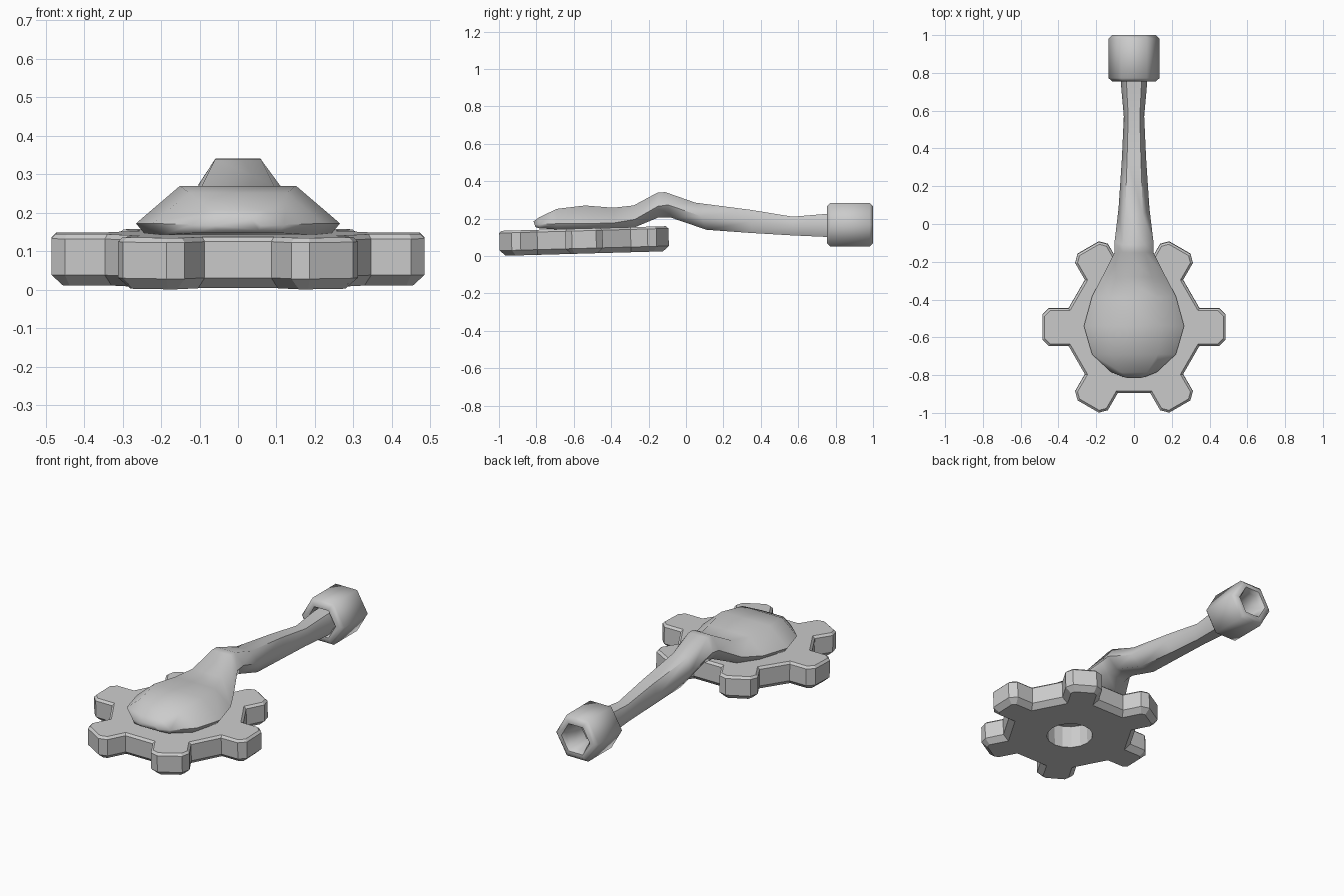
import bpy, bmesh
from math import sin, cos, pi, radians, atan
from mathutils import Vector, Matrix

if "Cube" in bpy.data.objects:
    bpy.data.objects.remove(bpy.data.objects["Cube"])


def finish(name, bm, smooth=None):
    bmesh.ops.recalc_face_normals(bm, faces=bm.faces)
    me = bpy.data.meshes.new(name)
    bm.to_mesh(me)
    bm.free()
    ob = bpy.data.objects.new(name, me)
    bpy.context.collection.objects.link(ob)
    if smooth:
        bpy.ops.object.select_all(action='DESELECT')
        ob.select_set(True)
        bpy.context.view_layer.objects.active = ob
        bpy.ops.object.shade_smooth_by_angle(angle=radians(smooth))
    return ob


def bridge(bm, a, b):
    n = len(a)
    for i in range(n):
        bm.faces.new((a[i], a[(i + 1) % n], b[(i + 1) % n], b[i]))


def inset(pts, d):
    """Mitred inward offset of a counter-clockwise outline."""
    out = []
    for i, p in enumerate(pts):
        e1 = (p - pts[i - 1]).normalized()
        e2 = (pts[(i + 1) % len(pts)] - p).normalized()
        n1, n2 = Vector((-e1.y, e1.x)), Vector((-e2.y, e2.x))
        out.append(p + (n1 + n2) * d / (1 + n1.dot(n2)))
    return out


# Gear handle: hexagonal hub with six chamfered teeth, bevelled rim and round hole
tooth = [(0.346, -0.1), (0.45, -0.1), (0.485, -0.065),
         (0.485, 0.065), (0.45, 0.1), (0.346, 0.1)]
outline = [Matrix.Rotation(k * pi / 3, 2) @ Vector(p) for k in range(6) for p in tooth]
hole = [Vector((0.125 * cos(a * pi / 8), 0.125 * sin(a * pi / 8))) for a in range(16)]
bm = bmesh.new()


def ring(pts, z):
    return [bm.verts.new((p.x, p.y, z)) for p in pts]


T = 0.134
rims = [ring(inset(outline, d), z) for d, z in
        ((0.03, 0), (0, 0.028), (0, T - 0.012), (0.012, T))]
for a, b in zip(rims, rims[1:]):
    bridge(bm, a, b)
lo, hi = ring(hole, 0), ring(hole, T)
bridge(bm, lo, hi)
for outer, inner in ((rims[0], lo), (rims[-1], hi)):
    edges = [bm.edges.get((l[i - 1], l[i])) for l in (outer, inner) for i in range(len(l))]
    bmesh.ops.triangle_fill(bm, edges=edges, use_beauty=True)
gear = finish("gear_handle", bm)
gear.location = (0, -0.543, 0.013)
gear.rotation_euler.x = atan(0.028)

# Body and arm: one six-sided loft running from the pad to the socket
# y at top, y at bottom, half width, bottom z, top z, height share of widest line, bottom share
stations = [
    (-0.815, -0.805, 0.06, 0.155, 0.185, 0.4, 0.9),
    (-0.785, -0.785, 0.12, 0.148, 0.207, 0.35, 0.9),
    (-0.69, -0.69, 0.222, 0.142, 0.252, 0.28, 0.9),
    (-0.54, -0.54, 0.265, 0.140, 0.270, 0.25, 0.9),
    (-0.39, -0.38, 0.222, 0.146, 0.258, 0.28, 0.88),
    (-0.28, -0.27, 0.165, 0.155, 0.270, 0.35, 0.8),
    (-0.15, -0.15, 0.103, 0.205, 0.340, 0.45, 0.6),
    (-0.11, -0.08, 0.103, 0.205, 0.341, 0.5, 0.55),
    (0.05, 0.11, 0.082, 0.140, 0.285, 0.5, 0.55),
    (0.35, 0.35, 0.064, 0.123, 0.246, 0.5, 0.55),
    (0.57, 0.57, 0.054, 0.110, 0.210, 0.5, 0.55),
    (0.75, 0.75, 0.070, 0.102, 0.225, 0.5, 0.55),
    (0.85, 0.85, 0.070, 0.105, 0.225, 0.5, 0.55),
]
bm = bmesh.new()
loops = []
for yt, yb, w, zb, zt, f, s in stations:
    ym, zm = yb + (yt - yb) * f, zb + (zt - zb) * f
    sec = [(w, ym, zm), (w * 0.57, yt, zt), (-w * 0.57, yt, zt),
           (-w, ym, zm), (-w * s, yb, zb), (w * s, yb, zb)]
    loops.append([bm.verts.new(p) for p in sec])
for a, b in zip(loops, loops[1:]):
    bridge(bm, a, b)
bm.faces.new(loops[0])
bm.faces.new(loops[-1])
finish("body_and_arm", bm, 62)

# Hexagonal socket: closed ring profile swept around the arm axis (radius, y)
profile = [(0.115, 0.755), (0.135, 0.772), (0.135, 0.982), (0.115, 1.0),
           (0.09, 1.0), (0.075, 0.975), (0.068, 0.88), (0.075, 0.78), (0.09, 0.755)]
bm = bmesh.new()
rings = [[bm.verts.new((r * cos(k * pi / 3), y, 0.167 + r * sin(k * pi / 3)))
          for k in range(6)] for r, y in profile]
for i in range(len(rings)):
    bridge(bm, rings[i - 1], rings[i])
finish("hex_socket", bm, 62)
